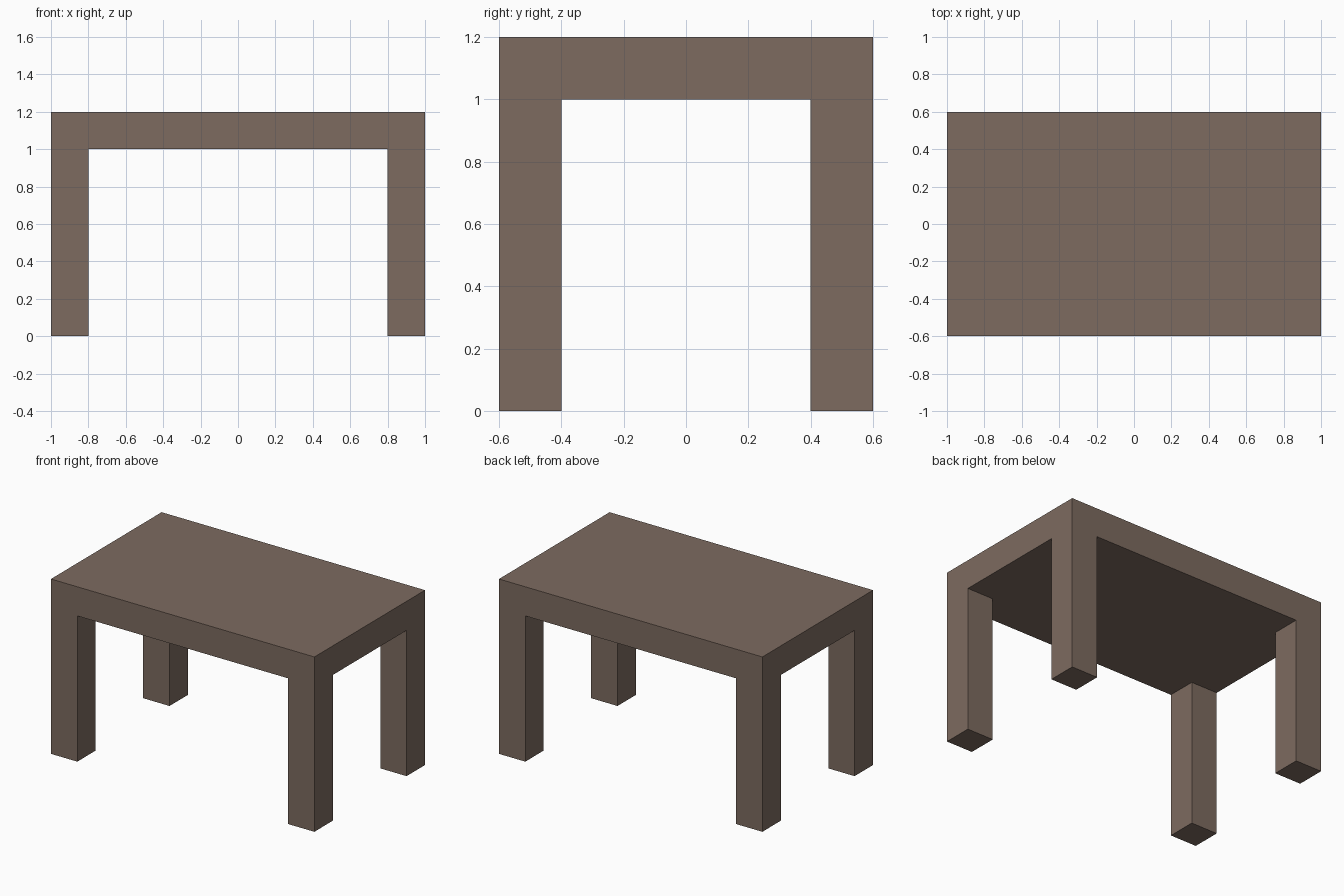
import bpy, bmesh
from mathutils import Matrix, Vector

if "Cube" in bpy.data.objects:
    bpy.data.objects.remove(bpy.data.objects["Cube"])

L, W, H = 2.0, 1.2, 1.2      # overall size
T = 0.2                      # slab thickness and leg width

wood = bpy.data.materials.new("brown wood")
wood.diffuse_color = (0.205, 0.147, 0.117, 1.0)
wood.use_nodes = True
wood.node_tree.nodes["Principled BSDF"].inputs["Base Color"].default_value = wood.diffuse_color

bm = bmesh.new()

# table top slab
bmesh.ops.create_cube(bm, size=1.0, matrix=Matrix.Translation((0, 0, H - T / 2))
                      @ Matrix.Diagonal((L, W, T, 1)))

# cut the slab along the inner sides of the legs
for axis, half in ((0, L / 2 - T), (1, W / 2 - T)):
    for side in (-1, 1):
        co, no = Vector(), Vector()
        co[axis], no[axis] = side * half, 1
        bmesh.ops.bisect_plane(bm, geom=bm.verts[:] + bm.edges[:] + bm.faces[:],
                               plane_co=co, plane_no=no)

# legs: pull the four underside corners down to the floor
bm.normal_update()
corners = []
for f in bm.faces:
    c = f.calc_center_median()
    if f.normal.z < -0.9 and abs(c.x) > L / 2 - T and abs(c.y) > W / 2 - T:
        corners.append(f)
legs = bmesh.ops.extrude_discrete_faces(bm, faces=corners)["faces"]
for f in legs:
    bmesh.ops.translate(bm, verts=f.verts[:], vec=(0, 0, T - H))

# merge coplanar faces of top and legs
bmesh.ops.dissolve_limit(bm, angle_limit=0.01, verts=bm.verts[:], edges=bm.edges[:])
bmesh.ops.recalc_face_normals(bm, faces=bm.faces[:])

mesh = bpy.data.meshes.new("table")
bm.to_mesh(mesh)
bm.free()
mesh.materials.append(wood)
bpy.context.collection.objects.link(bpy.data.objects.new("table", mesh))
